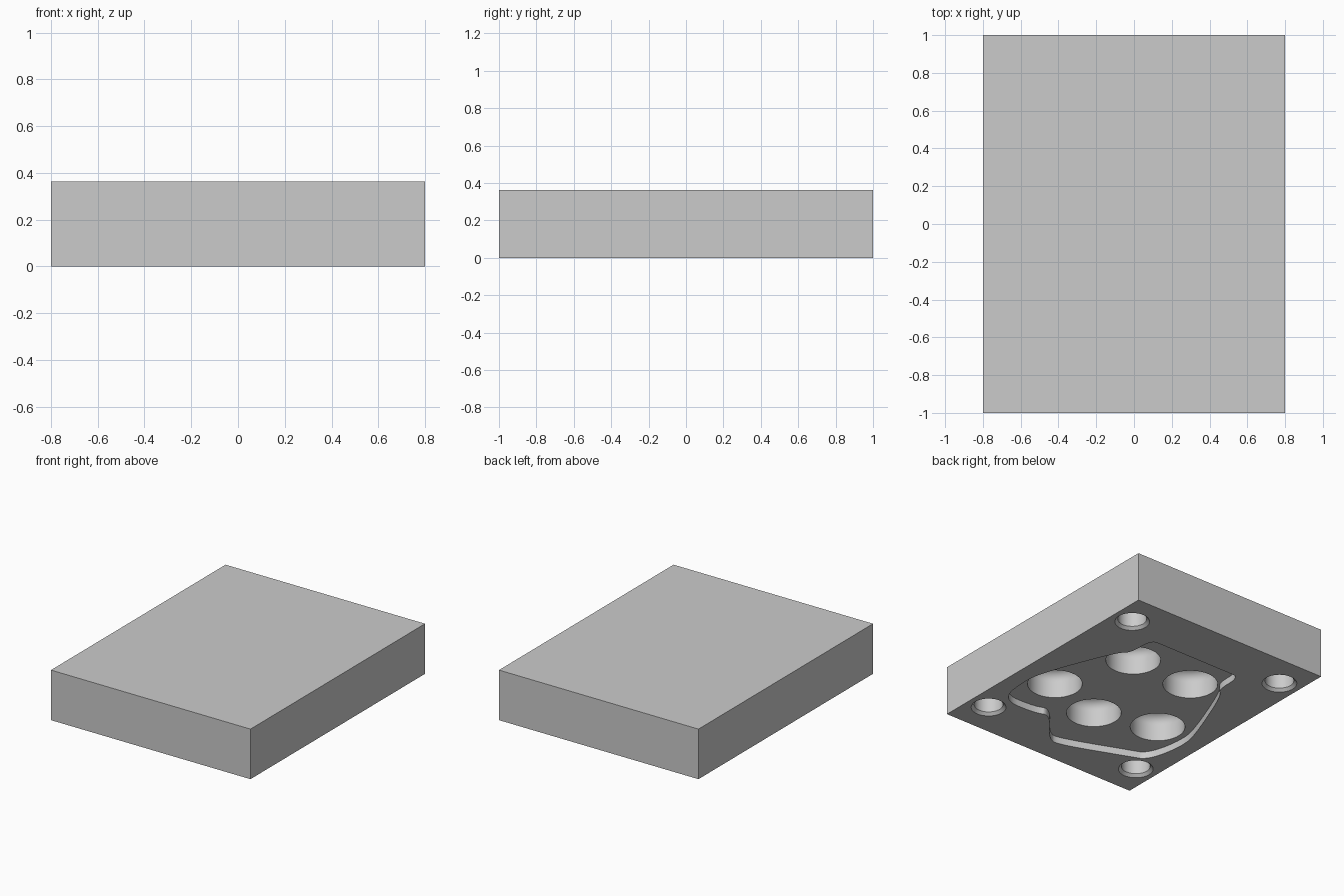
import bpy, bmesh, math
from mathutils import Vector

cube = bpy.data.objects.get("Cube")
if cube:
    bpy.data.objects.remove(cube)

HEIGHT = 0.363
POCKET = 0.05

grey = bpy.data.materials.new("plain grey")
grey.use_nodes = True
colour = (0.6, 0.6, 0.6, 1)
grey.diffuse_color = colour
grey.node_tree.nodes["Principled BSDF"].inputs["Base Color"].default_value = colour


def make_object(name, bm):
    bmesh.ops.recalc_face_normals(bm, faces=bm.faces)
    mesh = bpy.data.meshes.new(name)
    bm.to_mesh(mesh)
    bm.free()
    mesh.materials.append(grey)
    obj = bpy.data.objects.new(name, mesh)
    bpy.context.collection.objects.link(obj)
    return obj


def turned(name, centre, profile, sides=48):
    """Closed solid turned around z from (radius, height) points."""
    bm = bmesh.new()
    rings = []
    for r, z in profile:
        rings.append([bm.verts.new((centre[0] + r * math.cos(a), centre[1] + r * math.sin(a), z))
                      for a in (2 * math.pi * i / sides for i in range(sides))])
    for low, high in zip(rings, rings[1:]):
        for i in range(sides):
            j = (i + 1) % sides
            bm.faces.new((low[i], low[j], high[j], high[i]))
    bm.faces.new(rings[0])
    bm.faces.new(rings[-1])
    return make_object(name, bm)


def rounded(points, passes=4):
    """Round a closed outline by repeated corner cutting."""
    pts = [Vector(p) for p in points]
    for _ in range(passes):
        pts = [a.lerp(b, t) for a, b in zip(pts, pts[1:] + pts[:1]) for t in (0.25, 0.75)]
    return pts


def cut(target, cutter):
    mod = target.modifiers.new("cut", 'BOOLEAN')
    mod.operation = 'DIFFERENCE'
    mod.solver = 'EXACT'
    mod.object = cutter
    bpy.context.view_layer.objects.active = target
    bpy.ops.object.modifier_apply(modifier=mod.name)
    bpy.data.objects.remove(cutter)


# Solid block
bm = bmesh.new()
bmesh.ops.create_cube(bm, size=1)
for v in bm.verts:
    v.co = (v.co.x * 1.6, v.co.y * 2, (v.co.z + 0.5) * HEIGHT)
block = make_object("block", bm)

# Shallow shaped pocket in the underside
side = [(0.28, 0.64), (0.385, 0.64), (0.385, 0.42), (0.45, 0.38), (0.64, -0.1), (0.69, -0.3)]
foot = [(0.65, -0.61), (0.36, -0.61), (0.26, -0.56), (0.06, -0.82),
        (-0.04, -0.83), (-0.5, -0.65), (-0.63, -0.6)]
outline = rounded(side + foot + [(-x, y) for x, y in reversed(side)])
bm = bmesh.new()
base = bm.faces.new([bm.verts.new((p.x, p.y, -0.1)) for p in outline])
grown = bmesh.ops.extrude_face_region(bm, geom=[base])["geom"]
bmesh.ops.translate(bm, verts=[g for g in grown if isinstance(g, bmesh.types.BMVert)],
                    vec=(0, 0, POCKET + 0.1))
cut(block, make_object("pocket_cutter", bm))

# Five round cups with filleted floors
radius, fillet, floor = 0.184, 0.07, POCKET + 0.19
cup = [(radius, 0.02)]
for i in range(9):
    a = math.pi / 2 * i / 8
    cup.append((radius - fillet + fillet * math.cos(a), floor - fillet + fillet * math.sin(a)))
for centre in [(-0.25, 0.29), (0.25, 0.29), (-0.45, -0.29), (0.45, -0.29), (0, -0.42)]:
    cut(block, turned("cup_cutter", centre, cup))

# Chamfered corner holes
hole = [(0.137, -0.02), (0.097, 0.02), (0.097, 0.2)]
for sx in (-1, 1):
    for sy in (-1, 1):
        cut(block, turned("hole_cutter", (sx * 0.645, sy * 0.75), hole))

# Smooth curved walls, keep edges sharp
bpy.ops.object.select_all(action='DESELECT')
block.select_set(True)
bpy.context.view_layer.objects.active = block
bpy.ops.object.shade_smooth_by_angle(angle=math.radians(30))
